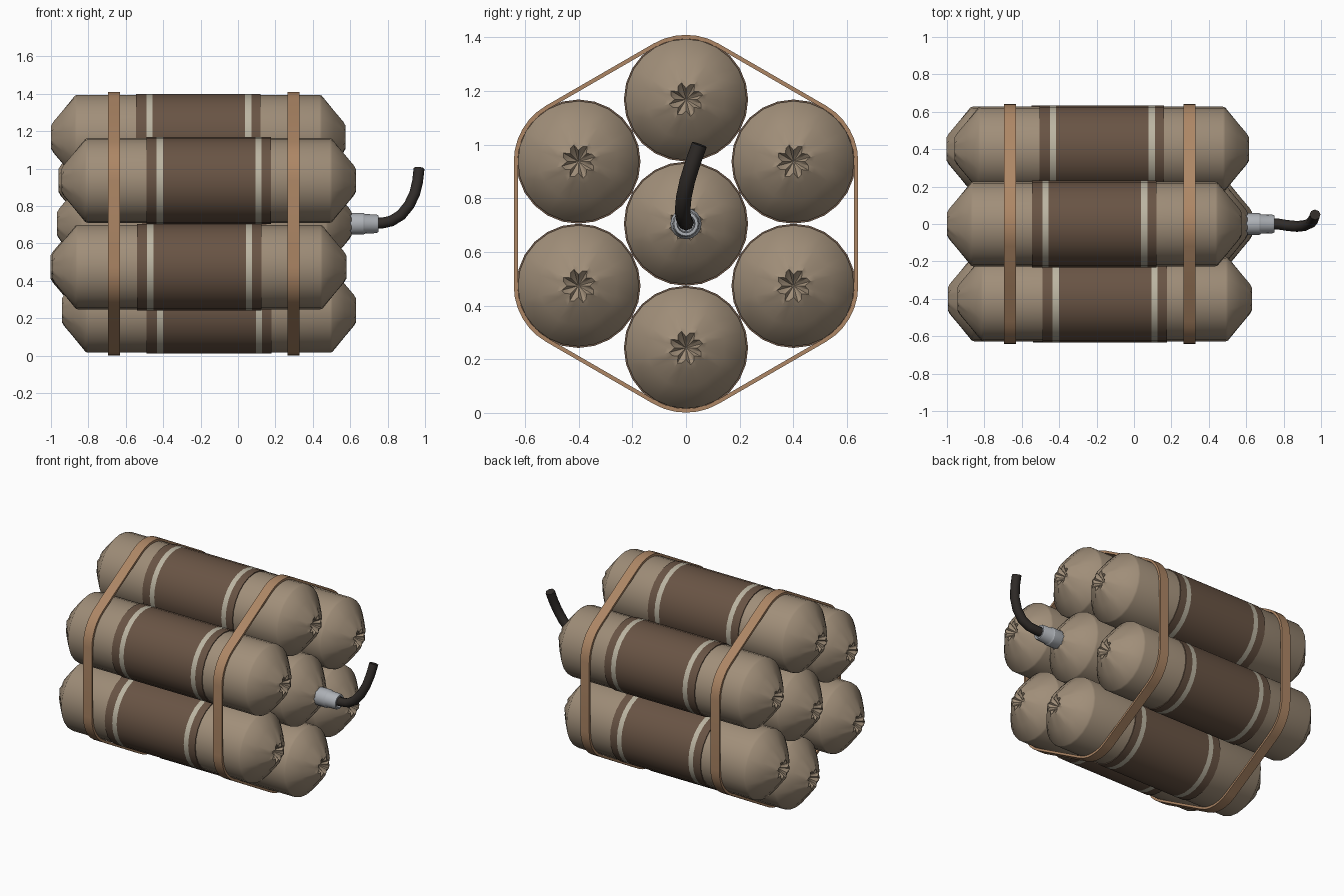
import bpy, bmesh, math
from math import sin, cos, pi, radians
from mathutils import Vector

if "Cube" in bpy.data.objects:
    bpy.data.objects.remove(bpy.data.objects["Cube"])

SIDES = 24
CZ = 0.705       # height of the middle tube
SPACING = 0.463  # distance between neighbouring tubes


def material(name, rgb):
    m = bpy.data.materials.new(name)
    m.diffuse_color = (*rgb, 1)
    m.use_nodes = True
    m.node_tree.nodes["Principled BSDF"].inputs["Base Color"].default_value = m.diffuse_color
    return m


PAPER = material("paper", (0.35, 0.27, 0.19))
LABEL = material("label_brown", (0.14, 0.088, 0.058))
STRIPE = material("label_stripe", (0.50, 0.46, 0.36))
STRAP = material("strap_tan", (0.42, 0.24, 0.13))
METAL = material("metal", (0.42, 0.44, 0.47))
FUSE = material("fuse_dark", (0.03, 0.025, 0.022))


def finish(bm, name, mats, angle=30):
    bmesh.ops.recalc_face_normals(bm, faces=bm.faces)
    me = bpy.data.meshes.new(name)
    bm.to_mesh(me)
    bm.free()
    for m in mats:
        me.materials.append(m)
    ob = bpy.data.objects.new(name, me)
    bpy.context.collection.objects.link(ob)
    bpy.ops.object.select_all(action='DESELECT')
    ob.select_set(True)
    bpy.context.view_layer.objects.active = ob
    bpy.ops.object.shade_smooth_by_angle(angle=radians(angle))
    return ob


def lathe(name, profile, centre, mats, slots=None, sides=SIDES, angle=30):
    """Spin (x, radius, pleat depth) points around the x axis; radius 0 closes an end."""
    bm = bmesh.new()
    rings = []
    for x, r, pleat in profile:
        if r == 0:
            rings.append([bm.verts.new((x, centre[0], centre[1]))])
            continue
        ring = []
        for i in range(sides):
            a = 2 * pi * i / sides
            rr = r * (1 - pleat * (1, 0.15, 0.4)[i % 3])
            ring.append(bm.verts.new((x, centre[0] + rr * cos(a), centre[1] + rr * sin(a))))
        rings.append(ring)
    for k, (p, q) in enumerate(zip(rings, rings[1:])):
        for i in range(sides):
            j = (i + 1) % sides
            if len(p) == 1:
                f = bm.faces.new((p[0], q[i], q[j]))
            elif len(q) == 1:
                f = bm.faces.new((p[i], p[j], q[0]))
            else:
                f = bm.faces.new((p[i], p[j], q[j], q[i]))
            f.material_index = slots[k] if slots else 0
    return finish(bm, name, mats, angle)


# Paper tubes with pinched ends: name, y and z of centre, x of middle
def spot(deg):
    return SPACING * cos(radians(deg)), CZ + SPACING * sin(radians(deg))


tubes = [("middle", (0, CZ), -0.18), ("top", spot(90), -0.212), ("bottom", spot(270), -0.155),
         ("front_upper", spot(150), -0.157), ("front_lower", spot(210), -0.208),
         ("back_upper", spot(30), -0.172), ("back_lower", spot(330), -0.215)]
# half of the tube, from the pinched centre outwards
end = [(0.745, 0, 0), (0.755, 0.028, 0.3), (0.787, 0.068, 0.38), (0.775, 0.088, 0.18),
       (0.725, 0.148, 0.04), (0.66, 0.222, 0), (0.648, 0.226, 0)]
for name, c, mx in tubes:
    prof = [(mx - x, r, p) for x, r, p in end] + [(mx + x, r, p) for x, r, p in reversed(end)]
    lathe("tube_" + name, prof, c, [PAPER], angle=35)
    # Label wrap with two pale stripes
    xs = [-0.333, -0.333, -0.278, -0.245, 0.25, 0.283, 0.333, 0.333]
    rs = [0.222] + [0.2315] * 6 + [0.222]
    lathe("label_" + name, [(mx + x, r, 0) for x, r in zip(xs, rs)], c,
          [LABEL, STRIPE], [0, 0, 1, 0, 1, 0, 0])


# Straps: rounded hexagon bands around the outer six tubes
def strap(name, x0, x1, r_in=0.226, r_out=0.241, steps=6):
    bm = bmesh.new()
    loops = []
    for k in range(6):
        y, z = spot(30 + 60 * k)
        for s in range(steps + 1):
            a = radians(60 * k + 60 * s / steps)
            loops.append([bm.verts.new((x, y + r * cos(a), z + r * sin(a)))
                          for x, r in ((x0, r_in), (x0, r_out), (x1, r_out), (x1, r_in))])
    for p, q in zip(loops, loops[1:] + loops[:1]):
        for i in range(4):
            j = (i + 1) % 4
            bm.faces.new((p[i], p[j], q[j], q[i]))
    finish(bm, name, [STRAP])


strap("strap_left", -0.695, -0.63)
strap("strap_right", 0.265, 0.33)

# Metal cap on the middle tube, open at the fuse end
cap = [(0.56, 0, 0), (0.56, 0.05, 0), (0.595, 0.058, 0), (0.67, 0.058, 0), (0.68, 0.052, 0),
       (0.74, 0.05, 0), (0.75, 0.045, 0), (0.75, 0.034, 0), (0.72, 0.03, 0), (0.72, 0, 0)]
lathe("fuse_cap", cap, (0, CZ), [METAL], sides=16)

# Bent fuse: 8-sided sweep along a short path
path = [Vector(p) for p in ((0.715, 0, 0.708), (0.77, 0, 0.709), (0.82, -0.008, 0.72),
                            (0.872, -0.013, 0.752), (0.915, -0.008, 0.805),
                            (0.944, 0.005, 0.865), (0.96, 0.025, 0.93), (0.968, 0.05, 1.0))]
bm = bmesh.new()
rings = []
for i, p in enumerate(path):
    t = (path[min(i + 1, len(path) - 1)] - path[max(i - 1, 0)]).normalized()
    u = t.cross(Vector((0, 1, 0))).normalized()
    v = t.cross(u)
    rings.append([bm.verts.new(p + 0.029 * (u * cos(k * pi / 4) + v * sin(k * pi / 4)))
                  for k in range(8)])
for p, q in zip(rings, rings[1:]):
    for i in range(8):
        j = (i + 1) % 8
        bm.faces.new((p[i], p[j], q[j], q[i]))
bm.faces.new(rings[0])
bm.faces.new(rings[-1])
finish(bm, "fuse", [FUSE], 50)
